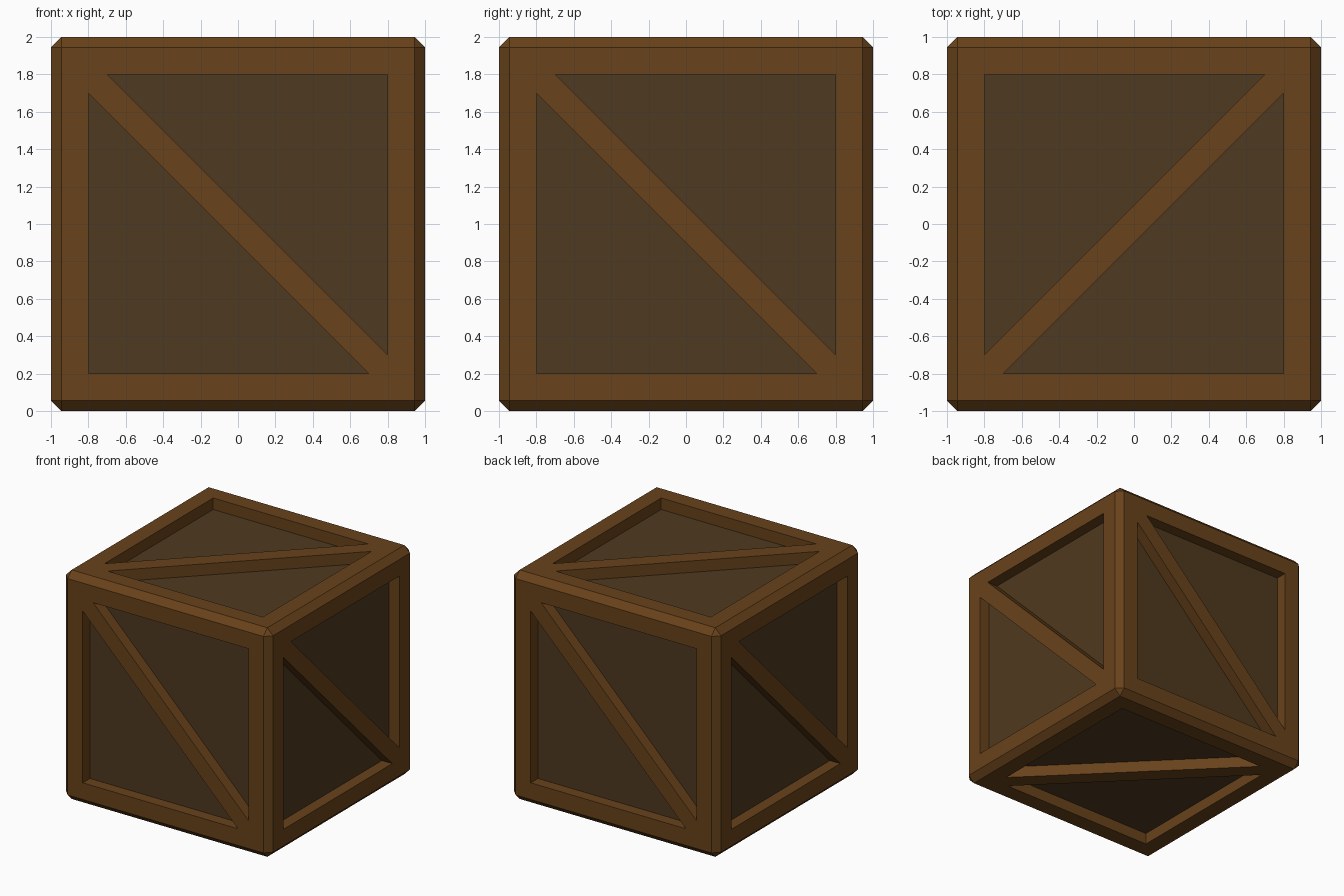
import bpy
import bmesh
from mathutils import Vector

if "Cube" in bpy.data.objects:
    bpy.data.objects.remove(bpy.data.objects["Cube"])

HALF, CHAMFER, DEPTH = 1.0, 0.055, 0.1
A, B = 0.8, 0.7               # frame opening and where the brace meets it
C = HALF - CHAMFER            # flat part of each side


def material(name, colour):
    m = bpy.data.materials.new(name)
    m.diffuse_color = (*colour, 1)
    m.use_nodes = True
    m.node_tree.nodes["Principled BSDF"].inputs["Base Color"].default_value = m.diffuse_color
    return m


# One side seen from outside: frame boards, diagonal brace, two triangular openings
tl, tr, br, bl = (-C, C), (C, C), (C, -C), (-C, -C)
up = [(-B, A), (A, -B), (A, A)]
low = [(-A, B), (-A, -A), (B, -A)]
boards = [
    [tl, up[0], up[2], tr],
    [tr, up[2], up[1], br],
    [br, low[2], low[1], bl],
    [bl, low[1], low[0], tl],
    [tl, low[0], low[2], br, up[1], up[0]],
]

# Chamfered cube
bm = bmesh.new()
bmesh.ops.create_cube(bm, size=2 * HALF)
bmesh.ops.bevel(bm, geom=bm.edges[:], offset=CHAMFER, segments=1,
                profile=0.5, affect='EDGES')
bm.normal_update()
sides = [f for f in bm.faces if f.calc_area() > 1]
normals = [Vector([round(c) for c in f.normal]) for f in sides]
bmesh.ops.delete(bm, geom=sides, context='FACES_ONLY')

# Replace each flat side with the braced frame and its sunken panels
Z = Vector((0, 0, 1))
for n in normals:
    u = Vector((0, 1, 0)) if n.z else Z.cross(n)
    v = n.cross(u)

    def add(points, depth=0.0):
        return bm.faces.new([bm.verts.new(u * p + v * q + n * (HALF - depth))
                             for p, q in points])

    for board in boards:
        add(board)
    for tri in (up, low):
        add(tri, DEPTH).material_index = 1
        for p, q in zip(tri, tri[1:] + tri[:1]):
            bm.faces.new([bm.verts.new(u * a + v * b + n * h) for (a, b), h in
                          ((p, HALF), (q, HALF), (q, HALF - DEPTH), (p, HALF - DEPTH))])

bmesh.ops.remove_doubles(bm, verts=bm.verts[:], dist=0.0005)
bmesh.ops.recalc_face_normals(bm, faces=bm.faces[:])
bmesh.ops.translate(bm, verts=bm.verts[:], vec=(0, 0, HALF))

mesh = bpy.data.meshes.new("wooden_crate")
bm.to_mesh(mesh)
bm.free()
mesh.materials.append(material("frame_wood", (0.14, 0.055, 0.011)))
mesh.materials.append(material("panel_wood", (0.078, 0.041, 0.014)))
crate = bpy.data.objects.new("wooden_crate", mesh)
bpy.context.collection.objects.link(crate)
